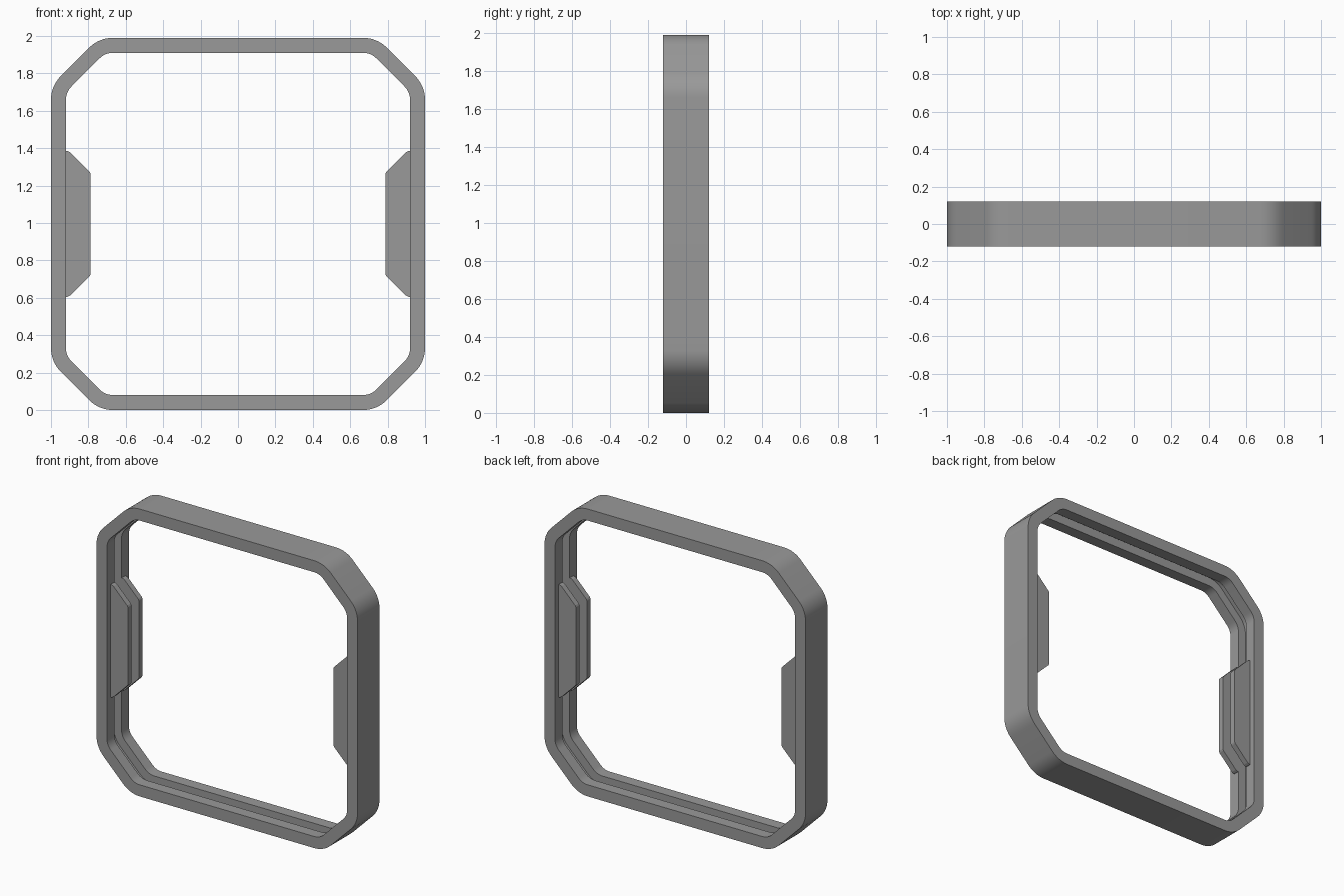
import bpy, bmesh
from math import cos, sin, tan, pi, radians

if "Cube" in bpy.data.objects:
    bpy.data.objects.remove(bpy.data.objects["Cube"])

W, H, CZ = 1.0, 0.995, 0.995     # half width, half height, centre height
CUT = 0.257                      # corner chamfer leg
R = 0.18                         # outer rounding of the octagon corners
SEG = 8

grey = bpy.data.materials.new("dark_grey")
grey.diffuse_color = (0.32, 0.32, 0.32, 1)
grey.use_nodes = True
grey.node_tree.nodes["Principled BSDF"].inputs["Base Color"].default_value = grey.diffuse_color


def outline(inset):
    """Rounded octagon in the xz plane, offset inwards, counter-clockwise."""
    t = R * tan(pi / 8)
    pts = []
    # sharp corners with the outward normal angle of the edge before each one
    corners = [(W, H - CUT, 0), (W - CUT, H, 45),
               (-W + CUT, H, 90), (-W, H - CUT, 135),
               (-W, -H + CUT, 180), (-W + CUT, -H, 225),
               (W - CUT, -H, 270), (W, -H + CUT, 315)]
    for x, z, deg in corners:
        a = radians(deg)
        # arc centre: back along the edge by t, then inwards by R
        cx = x + t * sin(a) - R * cos(a)
        cz = z - t * cos(a) - R * sin(a)
        for i in range(SEG + 1):
            b = a + pi / 4 * i / SEG
            pts.append((cx + (R - inset) * cos(b), CZ + cz + (R - inset) * sin(b)))
    return pts


def finish(name, bm):
    bmesh.ops.recalc_face_normals(bm, faces=bm.faces)
    me = bpy.data.meshes.new(name)
    bm.to_mesh(me)
    bm.free()
    me.materials.append(grey)
    ob = bpy.data.objects.new(name, me)
    bpy.context.collection.objects.link(ob)
    return ob


# Frame: grooved cross-section (inset, y) swept round the octagon
section = [(0, -.12), (.08, -.12), (.08, -.04), (.02, -.04),
           (.02, .04), (.08, .04), (.08, .12), (0, .12)]
bm = bmesh.new()
loops = [[bm.verts.new((x, y, z)) for x, z in outline(d)] for d, y in section]
n = len(loops[0])
for k, a in enumerate(loops):
    b = loops[(k + 1) % len(loops)]
    for i in range(n):
        j = (i + 1) % n
        bm.faces.new((a[i], a[j], b[j], b[i]))
frame = finish("frame", bm)
bpy.context.view_layer.objects.active = frame
frame.select_set(True)
bpy.ops.object.shade_smooth_by_angle(angle=radians(30))

# Side tabs: a pair of thin trapezoid plates on each side, groove between them
half = [(.94, .39), (.912, .39), (.898, .383), (.793, .278), (.788, .268)]
profile = half + [(x, -z) for x, z in reversed(half)]
for side, sx in (("left", -1), ("right", 1)):
    for place, y0 in (("front", -.08), ("back", .04)):
        bm = bmesh.new()
        face = bm.faces.new([bm.verts.new((sx * x, y0, CZ + z)) for x, z in profile])
        ext = bmesh.ops.extrude_face_region(bm, geom=[face], use_keep_orig=True)
        moved = [v for v in ext["geom"] if isinstance(v, bmesh.types.BMVert)]
        bmesh.ops.translate(bm, verts=moved, vec=(0, .04, 0))
        finish(f"{side}_{place}_tab", bm)
